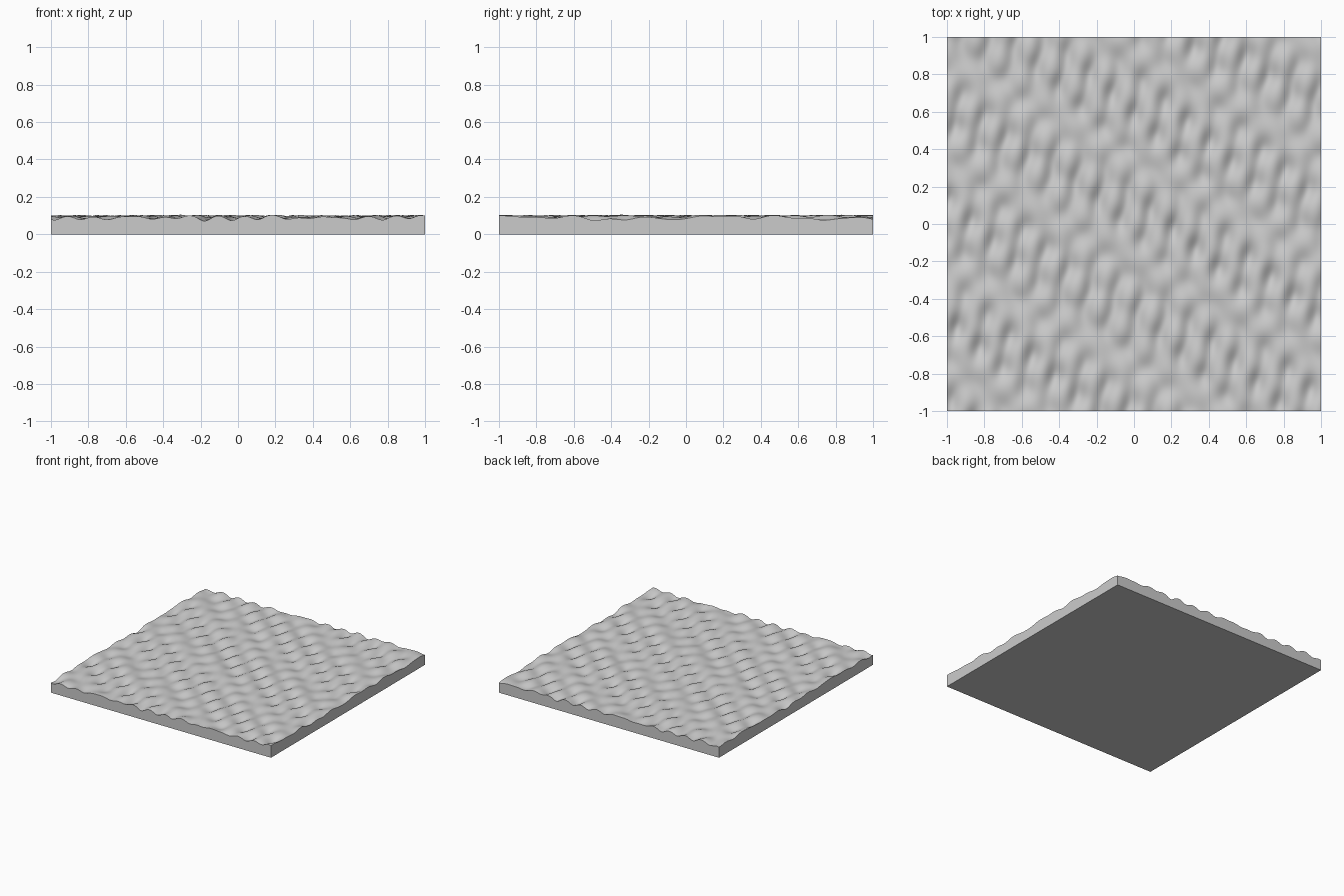
import bpy, bmesh, math

if "Cube" in bpy.data.objects:
    bpy.data.objects.remove(bpy.data.objects["Cube"], do_unlink=True)

# Single matte grey
grey = bpy.data.materials.new("light_grey")
grey.use_nodes = True
colour = (0.6, 0.6, 0.6, 1)
grey.diffuse_color = colour
grey.node_tree.nodes["Principled BSDF"].inputs["Base Color"].default_value = colour

# Ripple trains: x frequency, y frequency, phase, height
WAVES = [
    (46, -5.3, 1.05, 0.0062),
    (40, -16.7, 1.97, 0.0062),
    (25, 29, 0.6, 0.0042),
    (-17, 36, 2.2, 0.0030),
    (9, 17, 4.0, 0.0020),
]
LEVEL = 0.089
CELLS = 180


def ripple_height(x, y):
    s = sum(h * math.sin(fx * x + fy * y + p) for fx, fy, p, h in WAVES)
    return LEVEL + s - 12 * s * s


# Rippled surface
bm = bmesh.new()
bmesh.ops.create_grid(bm, x_segments=CELLS, y_segments=CELLS, size=1)
for v in bm.verts:
    v.co.z = ripple_height(v.co.x, v.co.y)
for f in bm.faces:
    f.smooth = True

# Flat side walls down to the ground, closed by a flat base
rim = [e for e in bm.edges if e.is_boundary]
walls = bmesh.ops.extrude_edge_only(bm, edges=rim)["geom"]
for item in walls:
    if isinstance(item, bmesh.types.BMVert):
        item.co.z = 0
base_edges = [e for e in bm.edges if e.is_boundary]
base = bmesh.ops.contextual_create(bm, geom=base_edges)["faces"]
for f in base + [g for g in walls if isinstance(g, bmesh.types.BMFace)]:
    f.smooth = False
bmesh.ops.recalc_face_normals(bm, faces=bm.faces)

mesh = bpy.data.meshes.new("rippled_slab")
bm.to_mesh(mesh)
bm.free()
mesh.materials.append(grey)
slab = bpy.data.objects.new("rippled_slab", mesh)
bpy.context.collection.objects.link(slab)

# Keep the rim and base corners crisp
bpy.context.view_layer.objects.active = slab
slab.select_set(True)
bpy.ops.object.shade_smooth_by_angle(angle=math.radians(40))
